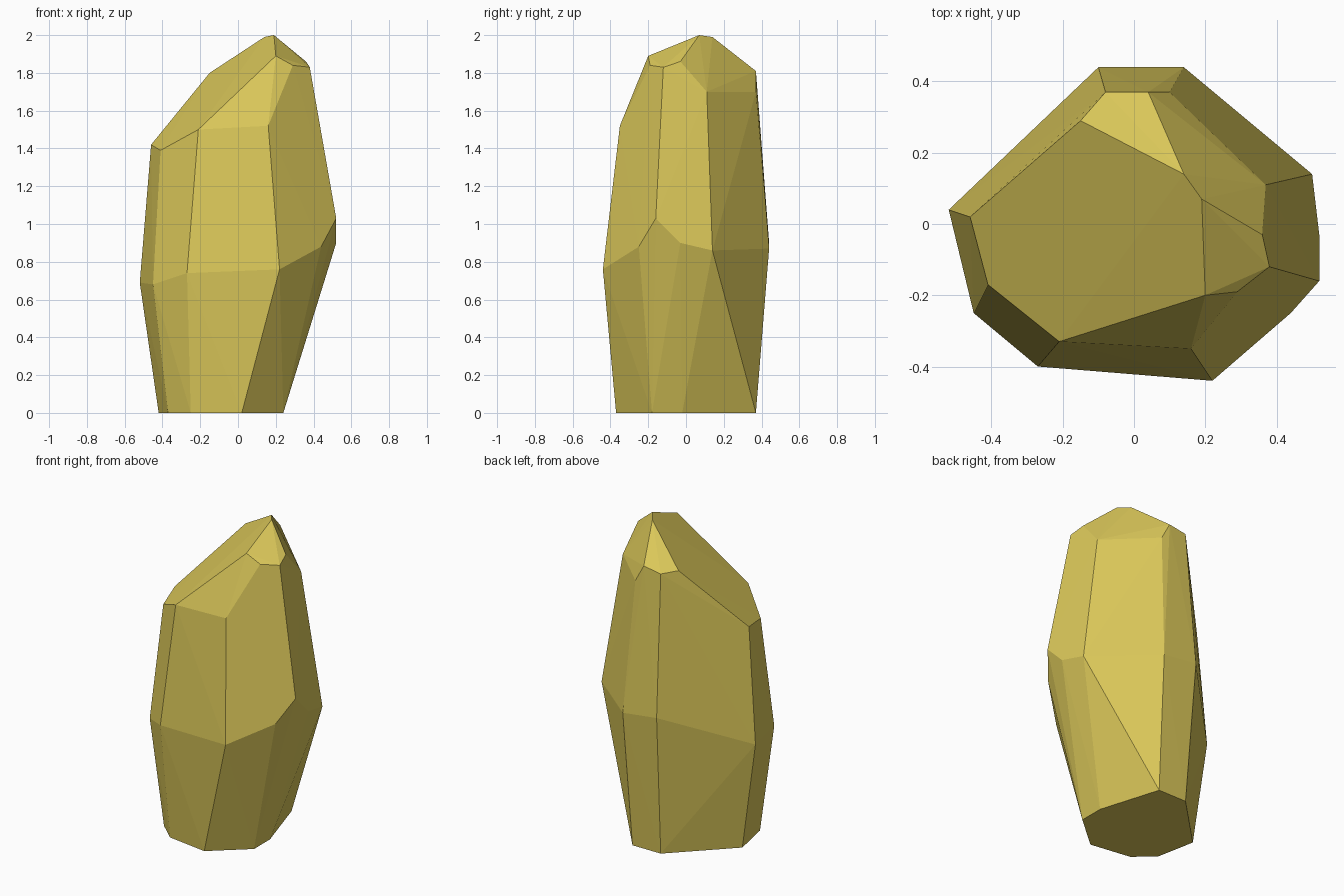
import bpy
import bmesh
from mathutils import Vector

# Remove the default object
default_object = bpy.data.objects.get("Cube")
if default_object:
    bpy.data.objects.remove(default_object, do_unlink=True)


def make_material(name, colour):
    material = bpy.data.materials.new(name)
    material.use_nodes = True
    material.diffuse_color = colour
    shader = next(n for n in material.node_tree.nodes if n.type == 'BSDF_PRINCIPLED')
    shader.inputs["Base Color"].default_value = colour
    shader.inputs["Roughness"].default_value = 0.9
    return material


def faceted_stone(name, corner_rings, material):
    """Wrap flat facets around rings of corners given in hundredths of a unit."""
    bm = bmesh.new()
    for ring in corner_rings:
        for corner in ring:
            bm.verts.new(Vector(corner) / 100)
    hull = bmesh.ops.convex_hull(bm, input=bm.verts)
    leftovers = [v for v in bm.verts if not v.link_faces]
    bmesh.ops.delete(bm, geom=leftovers, context='VERTS')
    bmesh.ops.recalc_face_normals(bm, faces=bm.faces)
    mesh = bpy.data.meshes.new(name)
    bm.to_mesh(mesh)
    bm.free()
    mesh.materials.append(material)
    stone = bpy.data.objects.new(name, mesh)
    bpy.context.scene.collection.objects.link(stone)
    return stone


# Flat foot on the ground
foot = [(x, y, 0) for x, y in (
    (24, -18), (24, -2), (12, 37), (-8, 37),
    (-42, 3), (-37, -22), (-25, -33), (2, -37))]

# Widest belt around the middle
belt = [
    (-10, 44, 90), (14, 44, 87), (50, 14, 86), (52, -3, 90), (52, -16, 103),
    (44, -25, 88), (22, -44, 76), (-27, -40, 74), (-45, -25, 68), (-52, 4, 69)]

# Shoulder where the sides break towards the top
shoulder = [
    (-46, 2, 142), (-41, -17, 139), (-21, -33, 150), (16, -35, 152),
    (37, 11, 170), (10, 37, 170), (4, 37, 181), (-8, 37, 179)]

# Slanted cap and peak
cap = [
    (20, -20, 189), (29, -19, 184), (38, -12, 183), (36, -3, 186),
    (19, 7, 200), (14, 14, 199), (-15, 29, 180)]

ochre = make_material("ochre_stone", (0.70, 0.57, 0.10, 1.0))
faceted_stone("rock", [foot, belt, shoulder, cap], ochre)
